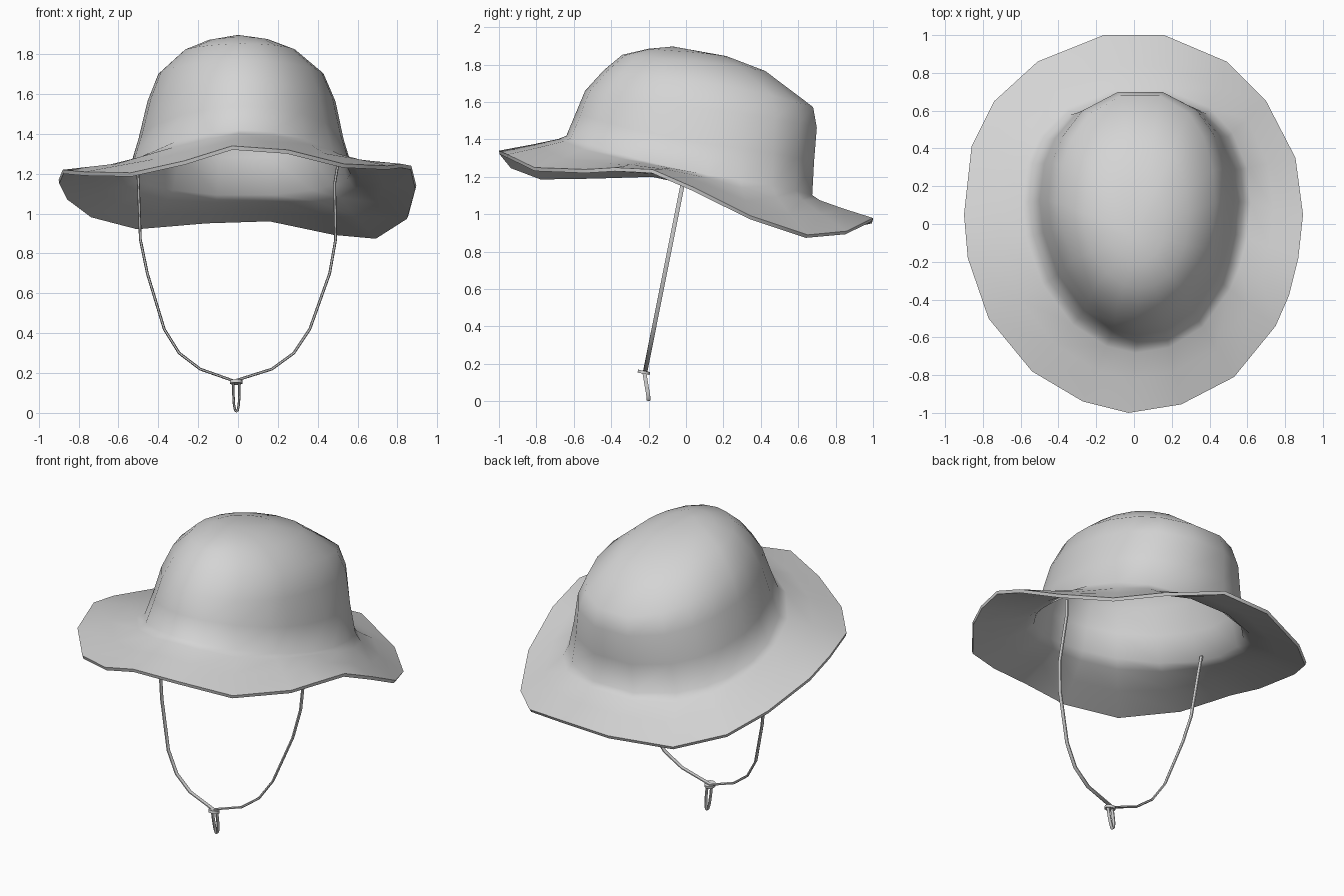
import bpy, bmesh, math
from mathutils import Vector

if "Cube" in bpy.data.objects:
    bpy.data.objects.remove(bpy.data.objects["Cube"])

felt = bpy.data.materials.new("light grey")
felt.diffuse_color = (0.66, 0.66, 0.66, 1)
felt.use_nodes = True
felt.node_tree.nodes["Principled BSDF"].inputs["Base Color"].default_value = felt.diffuse_color


def finish(name, bm, angle, thickness=0):
    bmesh.ops.recalc_face_normals(bm, faces=bm.faces)
    me = bpy.data.meshes.new(name)
    bm.to_mesh(me)
    bm.free()
    me.materials.append(felt)
    ob = bpy.data.objects.new(name, me)
    bpy.context.collection.objects.link(ob)
    bpy.ops.object.select_all(action='DESELECT')
    ob.select_set(True)
    bpy.context.view_layer.objects.active = ob
    if thickness:
        mod = ob.modifiers.new("thickness", 'SOLIDIFY')
        mod.thickness = thickness
        mod.offset = -1
        bpy.ops.object.modifier_apply(modifier=mod.name)
    bpy.ops.object.shade_smooth_by_angle(angle=math.radians(angle))
    return ob


def strap(name, pts, thick, depth):
    """Flat oval cord swept along points, wider along y than across."""
    bm = bmesh.new()
    pts = [Vector(p) for p in pts]
    sections = []
    for i, p in enumerate(pts):
        d = pts[min(i + 1, len(pts) - 1)] - pts[max(i - 1, 0)]
        side = Vector((d.z, 0, -d.x)).normalized()
        across = d.cross(side).normalized()
        sections.append([bm.verts.new(p + side * thick * math.cos(k * math.pi / 3)
                                      + across * depth * math.sin(k * math.pi / 3))
                         for k in range(6)])
    for a, b in zip(sections, sections[1:]):
        for k in range(6):
            m = (k + 1) % 6
            bm.faces.new((a[k], a[m], b[m], b[k]))
    bm.faces.new(sections[0])
    bm.faces.new(sections[-1])
    return finish(name, bm, 65)


# Wavy brim edge, counter-clockwise from the right side
rim = [(.895, .05, 1.14), (.855, .35, .99), (.70, .65, .89), (.49, .86, .91),
       (.16, 1, .98), (-.16, 1, .97), (-.51, .86, .94), (-.74, .65, 1.0),
       (-.86, .41, 1.09), (-.90, .05, 1.17), (-.88, -.18, 1.22), (-.77, -.50, 1.21),
       (-.54, -.78, 1.205), (-.27, -.94, 1.265), (-.03, -1, 1.34), (.25, -.955, 1.32),
       (.53, -.81, 1.25), (.75, -.54, 1.24), (.82, -.38, 1.25), (.87, -.18, 1.24)]


def crown_ring(y0, xl, xr, yf, yb, zf, zs, zb):
    """Egg-shaped ring, widest at y0, with its own front, side and back heights."""
    ring = []
    for x, y, _ in rim:
        a = math.atan2(y - .6 * y0, x / .89)
        u, v = math.cos(a), math.sin(a)
        w = abs(u) ** (.85 if v > 0 else 1) * (xr if u > 0 else -xl)
        ring.append((w + .03 * v * v, y0 + v * (yb - y0 if v > 0 else yf + y0),
                     zs + ((zb if v > 0 else zf) - zs) * (v * v * .35 + abs(v) * .65)))
    return ring


def blend(a, b, t, tz):
    return [(p[0] + (q[0] - p[0]) * t, p[1] + (q[1] - p[1]) * t, p[2] + (q[2] - p[2]) * tz)
            for p, q in zip(a, b)]


# Hat shell: brim, crown wall and domed top
base = crown_ring(.15, .55, .58, .64, .685, 1.42, 1.205, 1.10)
rings = [rim, blend(base, rim, .5, .58), blend(base, rim, .12, .22), base,
         crown_ring(.15, .50, .53, .59, .695, 1.54, 1.37, 1.28),
         crown_ring(.15, .455, .49, .54, .71, 1.66, 1.56, 1.46),
         crown_ring(.13, .40, .43, .44, .69, 1.77, 1.70, 1.57),
         crown_ring(.05, .27, .29, .34, .43, 1.853, 1.82, 1.765),
         crown_ring(0, .15, .16, .20, .22, 1.885, 1.87, 1.845)]
bm = bmesh.new()
loops = [[bm.verts.new(co) for co in r] for r in rings]
n = len(rim)
for lo, hi in zip(loops, loops[1:]):
    for i in range(n):
        j = (i + 1) % n
        bm.faces.new((lo[i], lo[j], hi[j], hi[i]))
tip = bm.verts.new((0, -.07, 1.897))
for i in range(n):
    bm.faces.new((loops[-1][i], loops[-1][(i + 1) % n], tip))
finish("hat", bm, 60, 0.02)

# Chin cord hanging from inside the crown
cord = [(-.505, 1.24), (-.50, 1.15), (-.49, .87), (-.455, .70), (-.37, .42), (-.295, .30),
        (-.19, .22), (-.02, .16), (.17, .22), (.28, .30), (.36, .42), (.46, .70),
        (.49, .87), (.485, 1.15), (.50, 1.24)]
strap("chin_cord", [(x, -.25 + .2 * z, z) for x, z in cord], .007, .013)

# Cord loop below the toggle
loop = [(-.023, -.222, .15), (-.023, -.212, .09), (-.02, -.203, .04), (-.014, -.2, .012),
        (-.008, -.2, .007), (-.002, -.2, .012), (.004, -.203, .04), (.007, -.212, .09),
        (.007, -.222, .15)]
strap("cord_loop", loop, .006, .012)

# Toggle disc that gathers the cord
bm = bmesh.new()
bmesh.ops.create_cone(bm, cap_ends=True, segments=10, radius1=.033, radius2=.033, depth=.016)
toggle = finish("cord_toggle", bm, 40)
toggle.location = (-.01, -.225, .155)
toggle.rotation_euler = (-.2, 0, 0)
